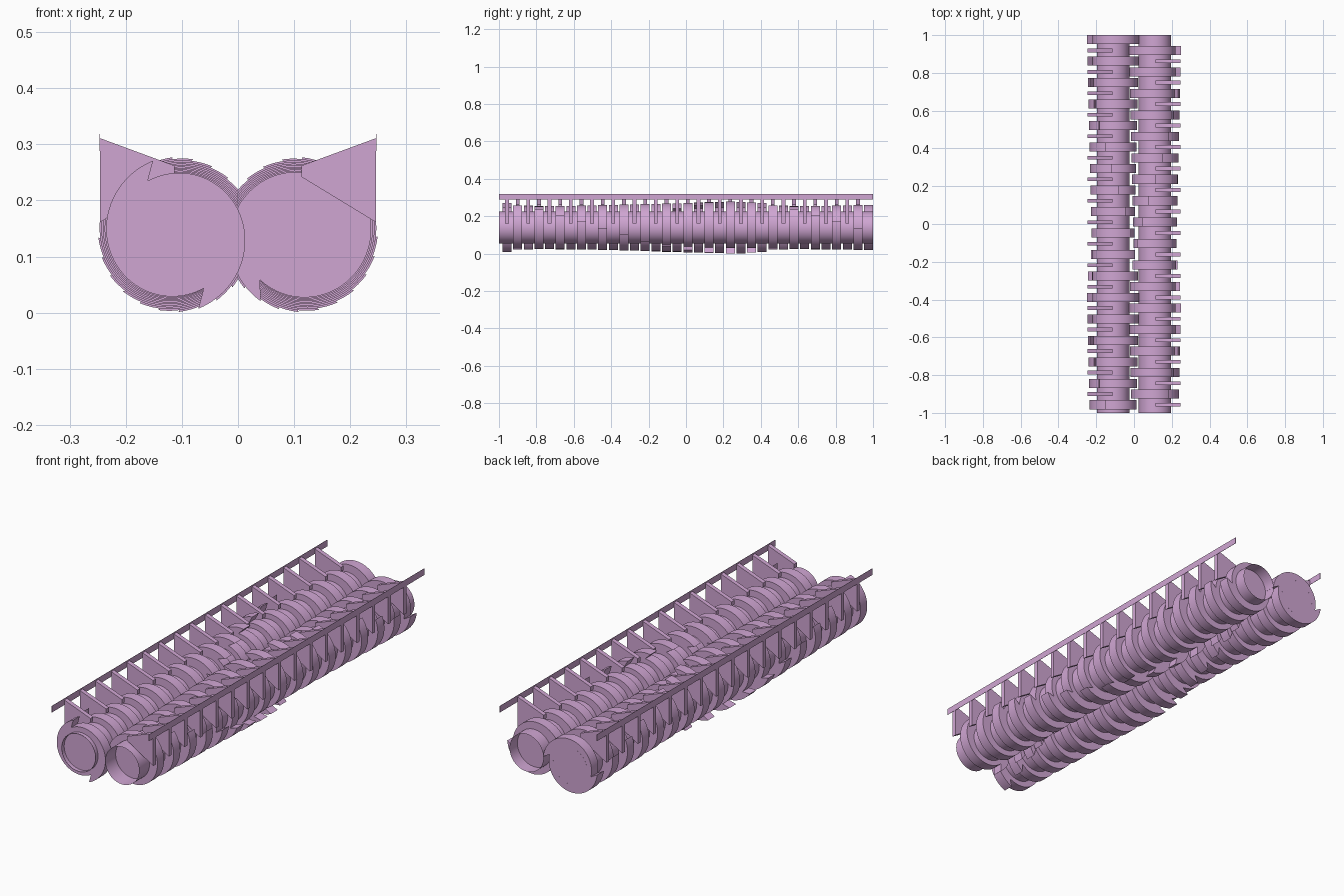
import bpy, bmesh, math

if "Cube" in bpy.data.objects:
    bpy.data.objects.remove(bpy.data.objects["Cube"])

CX, CZ = 0.111, 0.139          # shaft axis position
PITCH, WIDTH = 0.1137, 0.048   # spacing and width of cutters
START = -0.957                 # first cutter centre

mat = bpy.data.materials.new("lilac")
mat.diffuse_color = (0.63, 0.38, 0.65, 1)
mat.use_nodes = True
mat.node_tree.nodes["Principled BSDF"].inputs["Base Color"].default_value = mat.diffuse_color


def finish(bm, name, smooth=True):
    me = bpy.data.meshes.new(name)
    bm.to_mesh(me)
    bm.free()
    me.materials.append(mat)
    ob = bpy.data.objects.new(name, me)
    bpy.context.collection.objects.link(ob)
    if smooth:
        bpy.ops.object.select_all(action='DESELECT')
        ob.select_set(True)
        bpy.context.view_layer.objects.active = ob
        bpy.ops.object.shade_smooth_by_angle(angle=math.radians(25))
    return ob


def prism(bm, pts, y, t):
    """Extrude an (x, z) outline along y, centred on y."""
    front = [bm.verts.new((x, y - t / 2, z)) for x, z in pts]
    back = [bm.verts.new((x, y + t / 2, z)) for x, z in pts]
    n = len(pts)
    faces = [bm.faces.new(front), bm.faces.new(back[::-1])]
    for i in range(n):
        j = (i + 1) % n
        faces.append(bm.faces.new((front[j], front[i], back[i], back[j])))
    bmesh.ops.recalc_face_normals(bm, faces=faces)


def cutter_outline(side, turn):
    """Two-hooked cam: radius grows from each notch to an overhanging tip."""
    pts = []
    steps = 40
    for half in (0, 180):
        for i in range(steps + 1):
            t = i / steps
            a = math.radians(117.5 - half - 190.5 * t + turn)
            r = 0.108 + 0.030 * t ** 1.37
            pts.append((side * (CX - r * math.cos(a) * -1 - 2 * CX),
                        CZ + r * math.sin(a)))
    return pts


for side, label, count, first, phase in (
        (1, "left", 18, START, 0),
        (-1, "right", 17, START + PITCH / 2, 14)):
    # hooked cutters, each turned 15 degrees from the last
    bm = bmesh.new()
    for k in range(count):
        prism(bm, cutter_outline(side, phase + 15 * k), first + k * PITCH, WIDTH)
    finish(bm, label + "_cutters")

    # open-ended shaft tube
    bm = bmesh.new()
    n = 64
    rings = [[bm.verts.new((-side * CX + 0.086 * math.cos(2 * math.pi * i / n), y,
                            CZ + 0.086 * math.sin(2 * math.pi * i / n)))
              for i in range(n)] for y in (-1, 1)]
    for i in range(n):
        j = (i + 1) % n
        bm.faces.new((rings[0][i], rings[1][i], rings[1][j], rings[0][j]))
    bmesh.ops.recalc_face_normals(bm, faces=bm.faces[:])
    finish(bm, label + "_shaft")

    # comb plates standing in the gaps between cutters
    bm = bmesh.new()
    comb_first = START + PITCH / 2 if side == 1 else START
    for k in range(17):
        prism(bm, [(-side * x, z) for x, z in
                   ((0.246, 0.311), (0.113, 0.262), (0.113, 0.242), (0.246, 0.161))],
              comb_first + k * PITCH, 0.02)
    finish(bm, label + "_comb_plates", False)

    # thin rail joining the comb plates
    bm = bmesh.new()
    x = -side * 0.2465
    prism(bm, [(x - 0.0006, 0.288), (x + 0.0006, 0.288),
               (x + 0.0006, 0.318), (x - 0.0006, 0.318)], 0, 2)
    finish(bm, label + "_comb_rail", False)
